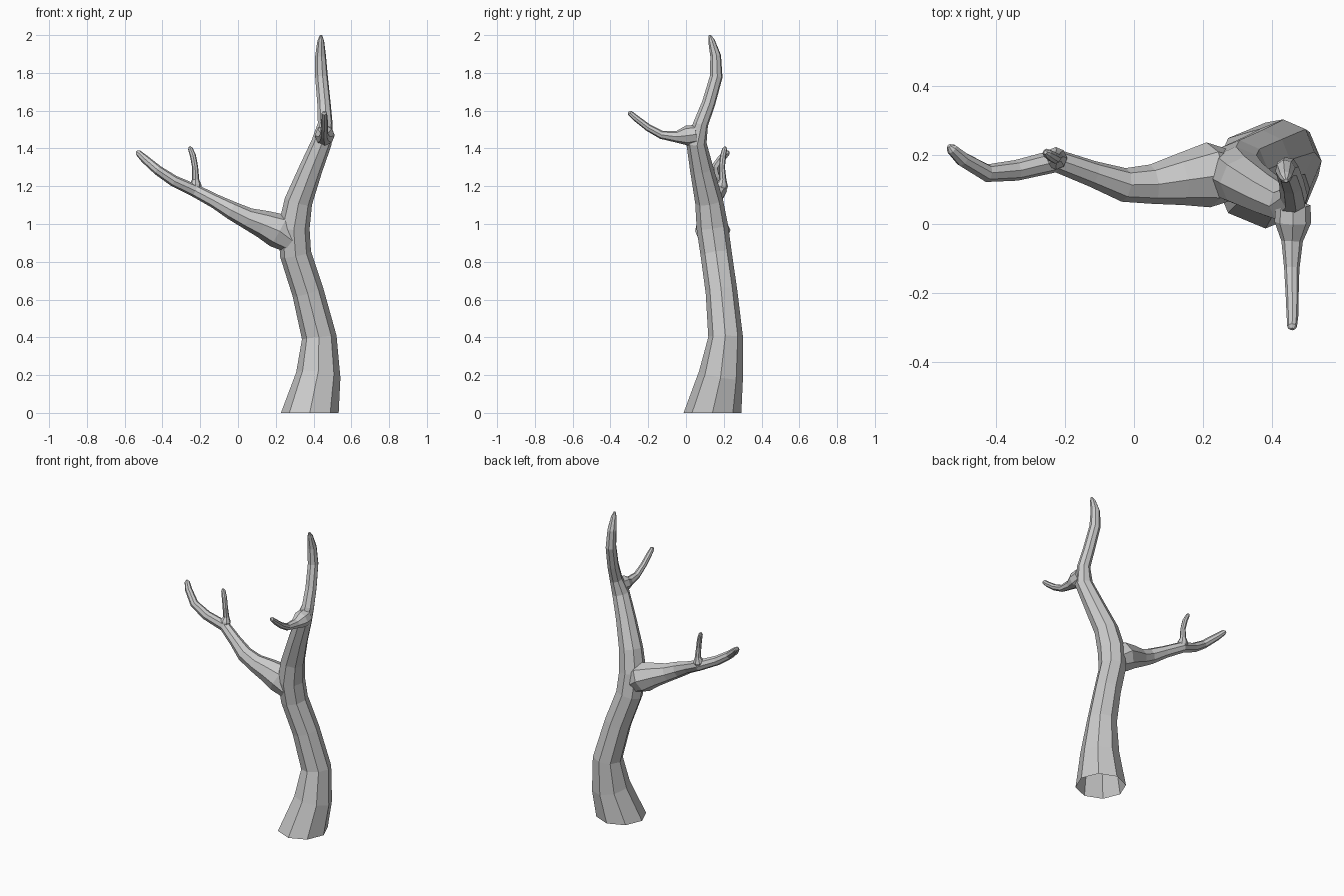
import bpy, bmesh
from math import cos, sin, pi
from mathutils import Vector

if "Cube" in bpy.data.objects:
    bpy.data.objects.remove(bpy.data.objects["Cube"])

SIDES = 8


def tube(name, path, ref, first_dir=None):
    """Closed faceted limb along (x, y, z, radius) stations."""
    bm = bmesh.new()
    pts = [Vector(p[:3]) for p in path]
    u = Vector(ref)
    rings = []
    for i, p in enumerate(pts):
        a = (p - pts[i - 1]).normalized() if i else Vector()
        b = (pts[i + 1] - p).normalized() if i < len(pts) - 1 else Vector()
        d = (a + b).normalized()
        if i == 0 and first_dir:
            d = Vector(first_dir)
        u = (u - d * u.dot(d)).normalized()
        v = d.cross(u)
        r = path[i][3]
        rings.append([bm.verts.new(p + r * (cos(2 * pi * k / SIDES) * u + sin(2 * pi * k / SIDES) * v))
                      for k in range(SIDES)])
    for lo, hi in zip(rings, rings[1:]):
        for k in range(SIDES):
            n = (k + 1) % SIDES
            bm.faces.new((lo[k], lo[n], hi[n], hi[k]))
    bm.faces.new(rings[0][::-1])
    bm.faces.new(rings[-1])
    bmesh.ops.recalc_face_normals(bm, faces=bm.faces[:])
    me = bpy.data.meshes.new(name)
    bm.to_mesh(me)
    bm.free()
    ob = bpy.data.objects.new(name, me)
    bpy.context.collection.objects.link(ob)
    return ob


# Trunk running on into the tall right limb
trunk = tube("tree_trunk", [
    (.38, .14, 0, .153), (.425, .185, .2, .118), (.43, .21, .4, .092),
    (.37, .188, .64, .084), (.305, .16, .84, .083), (.295, .14, .98, .084),
    (.32, .122, 1.12, .074), (.385, .083, 1.29, .062), (.442, .055, 1.43, .054),
    (.462, .078, 1.53, .040), (.455, .12, 1.64, .036), (.442, .16, 1.78, .034),
    (.437, .157, 1.89, .029), (.438, .135, 1.97, .018), (.439, .125, 2.0, .006)],
    (1, 0, 0), (0, 0, 1))

# Long left limb
left = tube("left_branch", [
    (.29, .14, .91, .07), (.215, .142, .965, .094), (.13, .128, 1.0, .074),
    (.05, .115, 1.03, .057), (-.03, .113, 1.07, .049), (-.12, .145, 1.12, .038),
    (-.225, .183, 1.175, .034), (-.34, .155, 1.228, .030), (-.425, .147, 1.285, .026),
    (-.495, .187, 1.345, .022), (-.527, .217, 1.376, .016), (-.535, .226, 1.383, .006)],
    (0, 1, 0))

# Forward-curving branch near the top
front = tube("front_branch", [
    (.46, .055, 1.475, .05), (.459, .005, 1.468, .053), (.457, -.05, 1.462, .031),
    (.456, -.13, 1.472, .022), (.457, -.20, 1.51, .019), (.458, -.265, 1.56, .017),
    (.457, -.297, 1.588, .014), (.457, -.304, 1.594, .005)], (1, 0, 0))

# Small upright twig on the left limb
twig = tube("twig", [
    (-.225, .183, 1.175, .028), (-.226, .19, 1.205, .033), (-.224, .195, 1.235, .019),
    (-.227, .19, 1.30, .016), (-.238, .196, 1.36, .016), (-.252, .205, 1.398, .013),
    (-.256, .207, 1.41, .005)], (1, 0, 0))

# Fuse limbs into one skin
bpy.context.view_layer.objects.active = trunk
for limb in (left, front, twig):
    m = trunk.modifiers.new("fuse", 'BOOLEAN')
    m.operation = 'UNION'
    m.solver = 'EXACT'
    m.object = limb
    bpy.ops.object.modifier_apply(modifier=m.name)
    bpy.data.objects.remove(limb)

# Open underside
bm = bmesh.new()
bm.from_mesh(trunk.data)
base = [f for f in bm.faces if all(v.co.z < 1e-4 for v in f.verts)]
bmesh.ops.delete(bm, geom=base, context='FACES')
bm.to_mesh(trunk.data)
bm.free()
